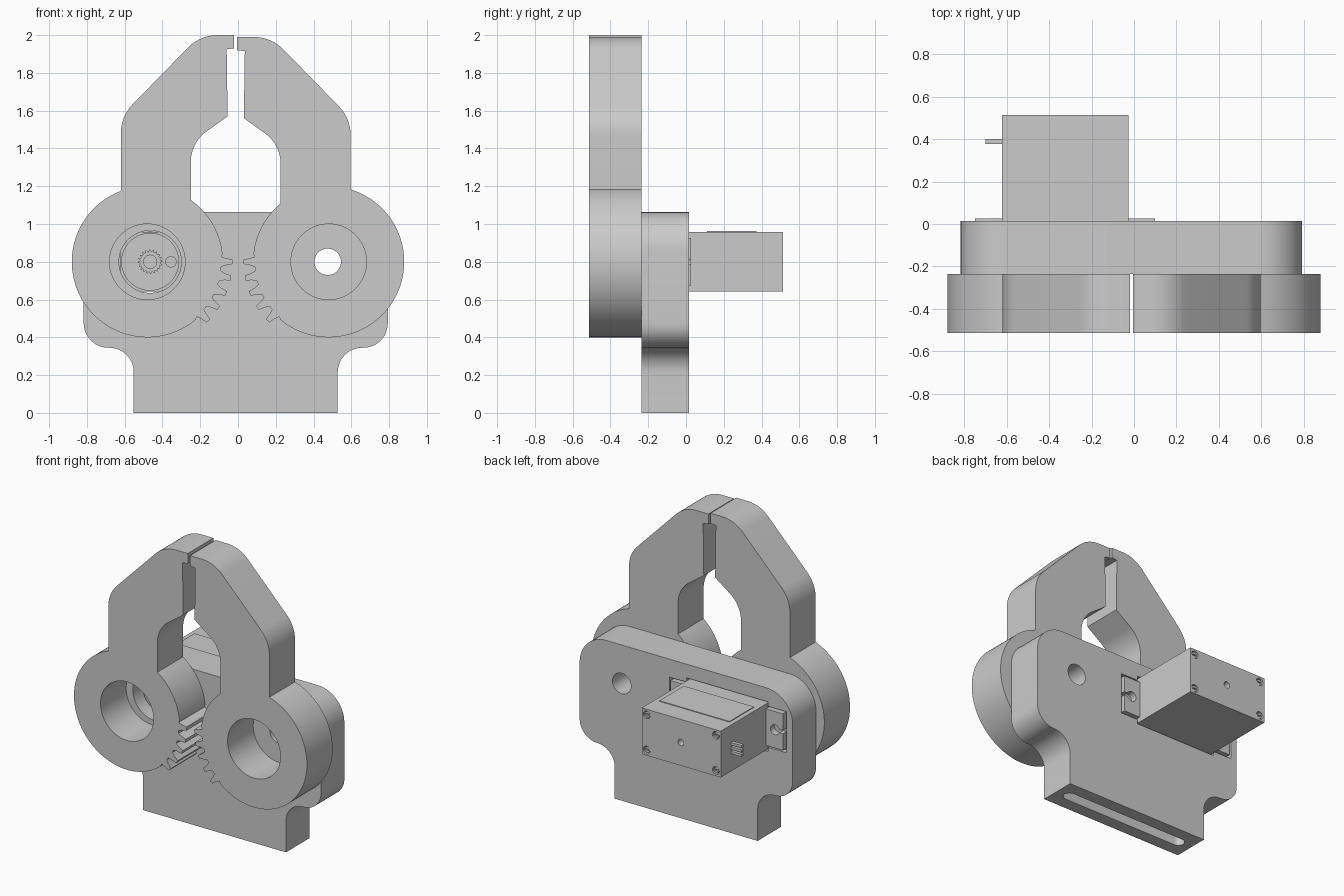
import bpy, bmesh, math
from mathutils import Vector

if "Cube" in bpy.data.objects:
    bpy.data.objects.remove(bpy.data.objects["Cube"])


def prism(name, pts, y0, y1):
    """Extrude an (x, z) outline between two y positions."""
    bm = bmesh.new()
    face = bm.faces.new([bm.verts.new((p[0], y0, p[1])) for p in pts])
    new = bmesh.ops.extrude_face_region(bm, geom=[face])["geom"]
    bmesh.ops.translate(bm, vec=(0, y1 - y0, 0),
                        verts=[v for v in new if isinstance(v, bmesh.types.BMVert)])
    bmesh.ops.recalc_face_normals(bm, faces=bm.faces[:])
    mesh = bpy.data.meshes.new(name)
    bm.to_mesh(mesh)
    bm.free()
    ob = bpy.data.objects.new(name, mesh)
    bpy.context.collection.objects.link(ob)
    return ob


def arc(cx, cz, r, a0, a1, n):
    """Points on an arc, angles in degrees."""
    return [(cx + r * math.cos(math.radians(a0 + (a1 - a0) * i / n)),
             cz + r * math.sin(math.radians(a0 + (a1 - a0) * i / n))) for i in range(n + 1)]


def disc(name, x, z, r, y0, y1, n=48):
    return prism(name, arc(x, z, r, 0, 360, n)[:-1], y0, y1)


def box(name, x0, x1, y0, y1, z0, z1):
    return prism(name, [(x0, z0), (x1, z0), (x1, z1), (x0, z1)], y0, y1)


def rounded(pts):
    """Fillet every (x, z, radius) corner of a closed outline."""
    out = []
    for i, (x, z, r) in enumerate(pts):
        p = Vector((x, z))
        if r == 0:
            out.append((x, z))
            continue
        u = (Vector(pts[i - 1][:2]) - p).normalized()
        v = (Vector(pts[(i + 1) % len(pts)][:2]) - p).normalized()
        half = math.acos(u.dot(v)) / 2
        c = p + (u + v).normalized() * r / math.sin(half)
        s, e = p + u * r / math.tan(half) - c, p + v * r / math.tan(half) - c
        a0, a1 = math.atan2(s.y, s.x), math.atan2(e.y, e.x)
        da = (a1 - a0 + math.pi) % (2 * math.pi) - math.pi
        out += arc(c.x, c.y, r, math.degrees(a0), math.degrees(a0 + da), 12)
    return out


def cut(ob, *cutters):
    for c in cutters:
        m = ob.modifiers.new("cut", 'BOOLEAN')
        m.operation, m.solver, m.object = 'DIFFERENCE', 'EXACT', c
        bpy.context.view_layer.objects.active = ob
        bpy.ops.object.modifier_apply(modifier=m.name)
        bpy.data.objects.remove(c)


def claw(name, side, dx, dz):
    """Toothed round hub with a bent jaw; side -1 is left, 1 is right."""
    R, tip = 0.4, 0.45
    outer, inner = dx - 0.14, dx + 0.23
    a_out = math.degrees(math.acos(outer / R))
    a_in = math.degrees(math.acos(inner / R))
    pts = arc(0, 0, R, a_out, 309, 60)
    for k in range(5):  # teeth
        a = -44 + 11 * k
        for off, r in ((-4, 0.392), (-2.6, 0.415), (-1.6, tip), (1.6, tip), (2.6, 0.415), (4, 0.392)):
            t = math.radians(a + off)
            pts.append((r * math.cos(t), r * math.sin(t)))
    pts += arc(0, 0, R, 6, a_in, 16)
    jaw = [(inner, 0.5, 0), (inner, 0.63, 0.2), (dx + 0.425, 0.77, 0), (dx + 0.42, 1.125, 0),
           (dx + 0.46, 1.13, 0), (dx + 0.46, 1.2, 0), (dx + 0.28, 1.2, 0.22),
           (outer, 0.77, 0.22), (outer, 0.5, 0)]
    pts += [(x, z + dz) for x, z in rounded(jaw)]
    cx = side * 0.48
    ob = prism(name, [(cx - side * x, 0.8 + z) for x, z in pts], -0.513, -0.236)
    cut(ob, disc("bore", cx, 0.8, 0.2, -0.7, 0, 64))
    return ob


# Jaws
claw("left_claw", -1, 0, 0)
claw("right_claw", 1, 0.024, -0.01)

# Mounting plate with shoulders, pivot hole, servo pockets and bottom slot
half = [(0.54, 0, 0), (0.54, 0.345, 0.13), (0.805, 0.345, 0.13), (0.805, 1.063, 0.2)]
outline = half + [(-x, z, r) for x, z, r in reversed(half)]
plate = prism("mounting_plate", [(x - 0.012, z) for x, z in rounded(outline)], -0.236, 0.015)
slot = prism("slot", arc(0.43, 0, 0.04, -90, 90, 12) + arc(-0.45, 0, 0.04, 90, 270, 12), -0.1, 0.1)
slot.rotation_euler.x = math.pi / 2
slot.location.y = -0.11
bpy.context.view_layer.update()
cut(plate, disc("pivot", 0.475, 0.8, 0.07, -0.5, 0.5),
    disc("shaft_hole", -0.465, 0.8, 0.165, -0.5, -0.05),
    box("body_pocket", -0.63, -0.015, -0.12, 0.5, 0.63, 0.97),
    box("flange_pocket", -0.77, 0.115, -0.02, 0.5, 0.66, 0.94), slot)

# Servo body with screw recesses in the back
body = box("servo_body", -0.622, -0.025, -0.1, 0.513, 0.642, 0.958)
corners = [(x, z) for x in (-0.585, -0.062) for z in (0.68, 0.92)]
for x, z in corners:
    cut(body, disc("recess", x, z, 0.026, 0.49, 0.6, 24))
    screw = disc("servo_screw", x, z, 0.02, 0.48, 0.507, 24)
    cut(screw, box("drive", x - 0.014, x + 0.014, 0.498, 0.6, z - 0.004, z + 0.004))
cut(body, disc("centre_hole", -0.32, 0.8, 0.022, 0.46, 0.6, 24))
box("servo_label", -0.59, -0.06, 0.11, 0.373, 0.95, 0.963)

# Mounting flanges with keyhole notches
for name, x0, x1, hx, ex in (("left_flange", -0.75, -0.622, -0.69, -0.8),
                             ("right_flange", -0.025, 0.1, 0.04, 0.15)):
    flange = box(name, x0, x1, -0.018, 0.026, 0.675, 0.925)
    cut(flange, disc("hole", hx, 0.8, 0.034, -0.1, 0.1, 24),
        box("notch", min(hx, ex), max(hx, ex), -0.1, 0.1, 0.788, 0.812))

# Connector pins
for z in (0.77, 0.8, 0.83):
    box("connector_pin", -0.7, -0.61, 0.378, 0.402, z - 0.009, z + 0.009)

# Gear housing, idler post and splined output shaft
disc("gear_housing", -0.465, 0.8, 0.153, -0.15, -0.09, 64)
post = disc("idler_post", -0.355, 0.8, 0.03, -0.165, -0.14, 24)
spline = [((0.064 if i % 4 < 2 else 0.054) * math.cos(i * math.pi / 40),
           (0.064 if i % 4 < 2 else 0.054) * math.sin(i * math.pi / 40)) for i in range(80)]
shaft = prism("output_shaft", [(x - 0.465, z + 0.8) for x, z in spline], -0.23, -0.14)
cut(shaft, disc("shaft_bore", -0.465, 0.8, 0.035, -0.4, -0.17, 32))

# Smooth curves, keep edges sharp
bpy.ops.object.select_all(action='SELECT')
bpy.ops.object.shade_smooth_by_angle(angle=math.radians(25))
